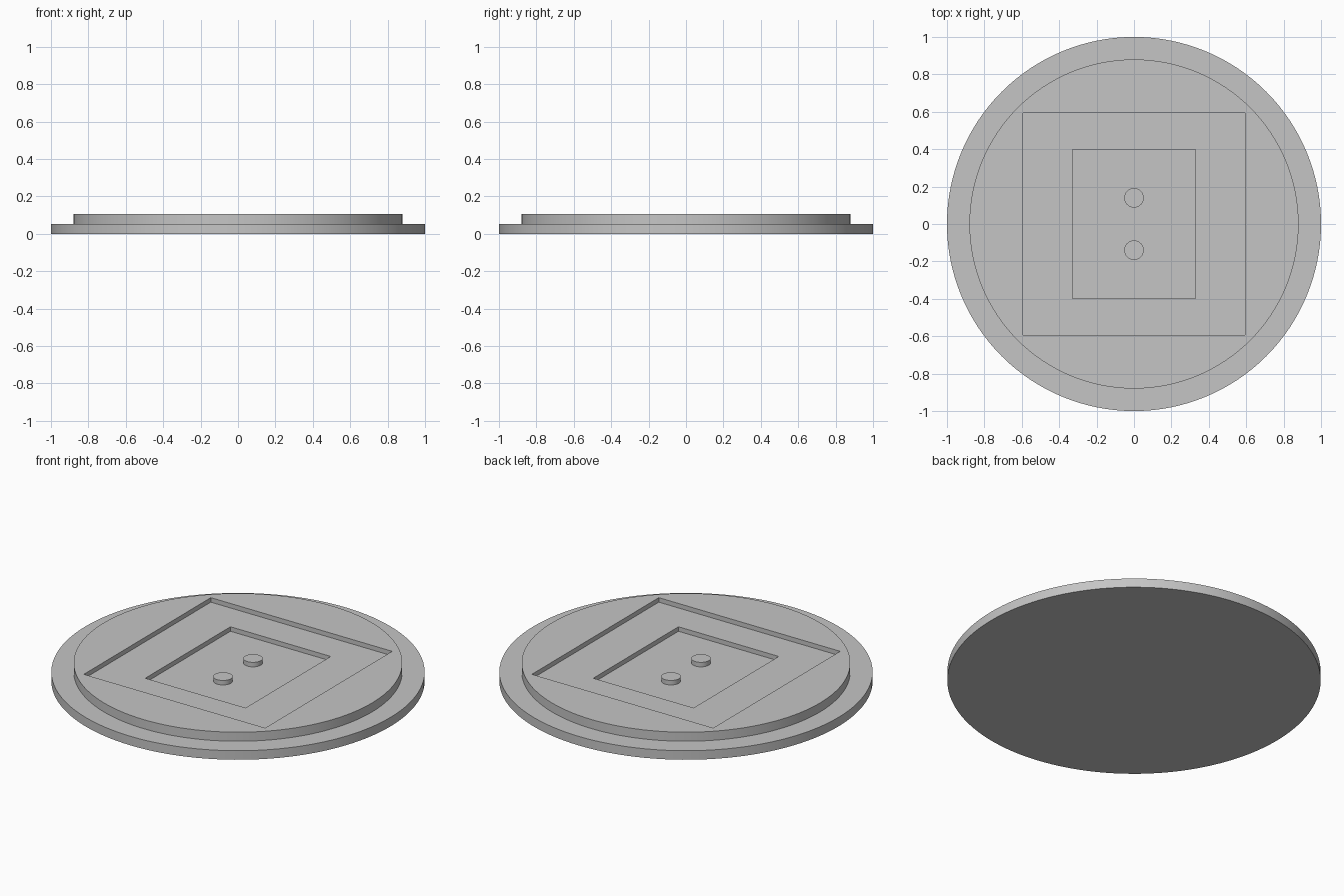
import bpy

cube = bpy.data.objects.get("Cube")
if cube:
    bpy.data.objects.remove(cube, do_unlink=True)

STEP = 0.0535  # thickness of each of the two discs

grey = bpy.data.materials.new("plain_grey")
grey.use_nodes = True
colour = (0.56, 0.56, 0.56, 1)
grey.diffuse_color = colour
grey.node_tree.nodes["Principled BSDF"].inputs["Base Color"].default_value = colour


def disc(name, radius, low, high, y=0, sides=128):
    bpy.ops.mesh.primitive_cylinder_add(
        vertices=sides, radius=radius, depth=high - low,
        location=(0, y, (low + high) / 2))
    obj = bpy.context.object
    obj.name = name
    obj.data.materials.append(grey)
    return obj


def cut_box(target, half_x, half_y, floor):
    """Sink a rectangular pocket into the target, down to the floor height."""
    top = 3 * STEP
    bpy.ops.mesh.primitive_cube_add(size=2, location=(0, 0, (floor + top) / 2))
    cutter = bpy.context.object
    cutter.scale = (half_x, half_y, (top - floor) / 2)
    cutter.hide_render = True
    bpy.context.view_layer.update()
    mod = target.modifiers.new("pocket", "BOOLEAN")
    mod.operation = "DIFFERENCE"
    mod.solver = "EXACT"
    mod.object = cutter
    bpy.ops.object.select_all(action="DESELECT")
    target.select_set(True)
    bpy.context.view_layer.objects.active = target
    bpy.ops.object.modifier_apply(modifier=mod.name)
    bpy.data.objects.remove(cutter, do_unlink=True)


# Wide base and the raised disc on it
base = disc("base_plate", 1, 0, STEP)
raised = disc("raised_disc", 0.88, STEP, 2 * STEP)

# Shallow square pocket, then a deeper one that reaches the base plate
cut_box(raised, 0.593, 0.593, 1.5 * STEP)
cut_box(raised, 0.328, 0.398, 0.5 * STEP)

# Two locating pegs on the floor of the deeper pocket
pegs = [disc(f"{side}_peg", 0.052, STEP, 1.5 * STEP, y, 48)
        for side, y in (("front", -0.14), ("back", 0.14))]

# Smooth rims with sharp edges
bpy.ops.object.select_all(action="DESELECT")
for obj in [base, raised] + pegs:
    obj.select_set(True)
    bpy.context.view_layer.objects.active = obj
bpy.ops.object.shade_smooth_by_angle()
